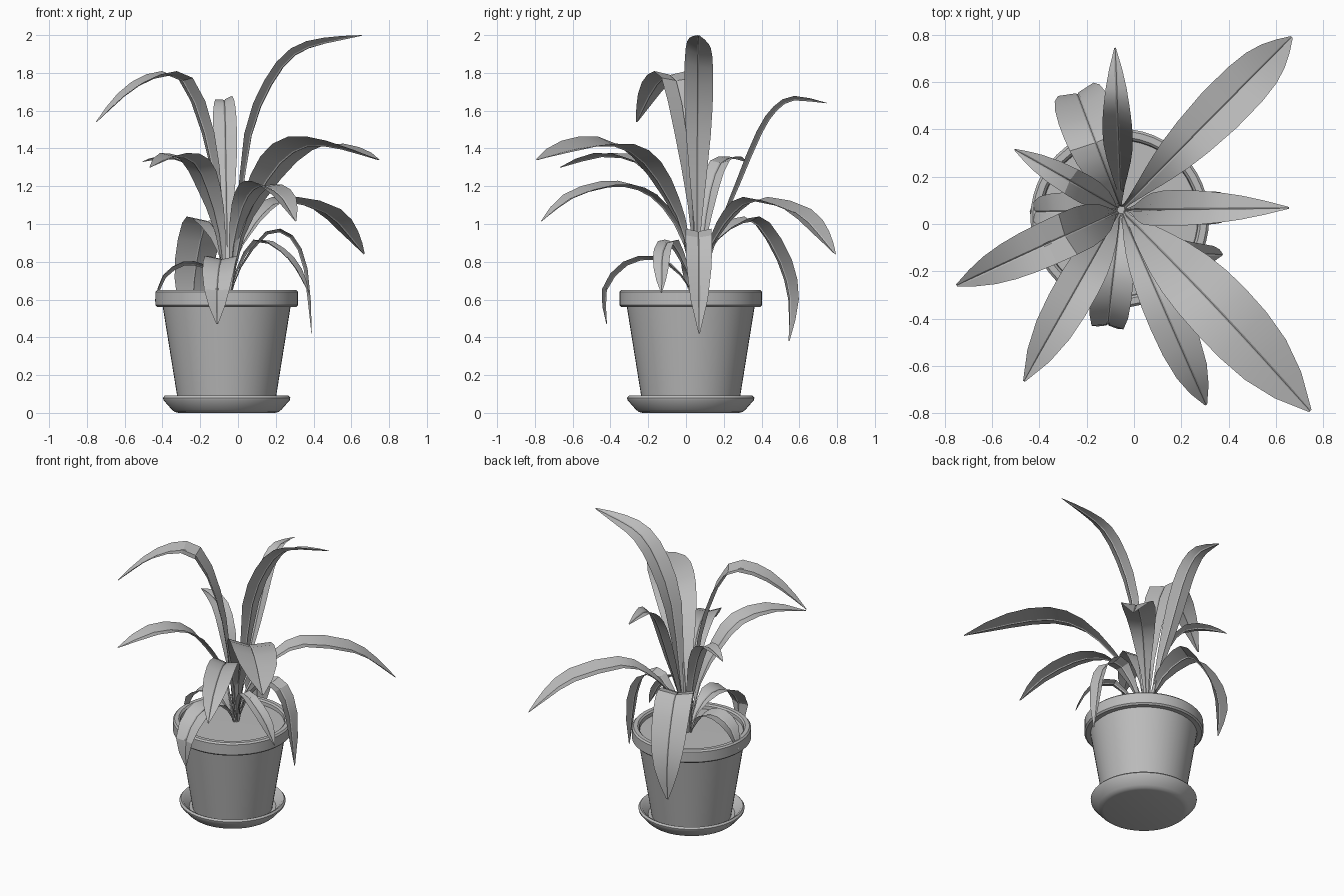
import bpy, bmesh, math
from mathutils import Vector, Matrix

cube = bpy.data.objects.get("Cube")
if cube:
    bpy.data.objects.remove(cube)

grey = bpy.data.materials.new("plain grey")
grey.use_nodes = True
tone = (0.5, 0.5, 0.5, 1)
grey.diffuse_color = tone
grey.node_tree.nodes["Principled BSDF"].inputs["Base Color"].default_value = tone

POT = Vector((-0.06, 0.025, 0))
ROOT = Vector((-0.055, 0.06, 0))


def finish(bm, name, angle):
    mesh = bpy.data.meshes.new(name)
    bm.to_mesh(mesh)
    bm.free()
    mesh.materials.append(grey)
    obj = bpy.data.objects.new(name, mesh)
    bpy.context.collection.objects.link(obj)
    bpy.ops.object.select_all(action="DESELECT")
    obj.select_set(True)
    bpy.context.view_layer.objects.active = obj
    bpy.ops.object.shade_smooth_by_angle(angle=math.radians(angle))


def lathe(name, profile, sides=48):
    """Turn a (radius, height) profile around the pot axis."""
    bm = bmesh.new()
    verts = [bm.verts.new(POT + Vector((r, 0, z))) for r, z in profile]
    edges = [bm.edges.new(pair) for pair in zip(verts, verts[1:])]
    bmesh.ops.spin(bm, geom=verts + edges, cent=POT, axis=(0, 0, 1),
                   angle=math.tau, steps=sides)
    bmesh.ops.remove_doubles(bm, verts=bm.verts, dist=0.0005)
    bmesh.ops.recalc_face_normals(bm, faces=bm.faces)
    finish(bm, name, 35)


def smooth_path(pts, steps=2):
    """Catmull-Rom curve through the points."""
    ext = [pts[0] * 2 - pts[1]] + pts + [pts[-1] * 2 - pts[-2]]
    out = []
    for a, b, c, d in zip(ext, ext[1:], ext[2:], ext[3:]):
        for i in range(steps):
            t = i / steps
            out.append(0.5 * (2 * b + (c - a) * t + (2 * a - 5 * b + 4 * c - d) * t * t
                              + (3 * b - a - 3 * c + d) * t ** 3))
    return out + [pts[-1]]


def leaf_width(t, peak):
    """Narrow stalk, broad blade up to the peak, then a rounded point."""
    if t < peak:
        s = max(0, (t - 0.1) / (peak - 0.1))
        return 0.1 + 0.9 * math.sin(s * math.pi / 2) ** 1.7
    return max(0.05, 1 - ((t - peak) / (1 - peak)) ** 2.6)


def leaf(name, tip, width, arc, peak=0.66, roll=0, bow=0):
    """Sweep a creased blade along an arc of (fraction of reach, height)."""
    reach = Vector((*tip, 0)) - ROOT
    heading = reach.normalized()
    across = Vector((-heading.y, heading.x, 0))
    pts = [ROOT + heading * 0.012 + Vector((0, 0, 0.6))]
    pts += [ROOT + reach * f + across * bow * math.sin(math.pi * f) + Vector((0, 0, z))
            for f, z in arc]
    path = smooth_path(pts)
    lengths = [0]
    for a, b in zip(path, path[1:]):
        lengths.append(lengths[-1] + (b - a).length)
    bm = bmesh.new()
    rows = []
    for i, p in enumerate(path):
        tangent = (path[min(i + 1, len(path) - 1)] - path[max(i - 1, 0)]).normalized()
        side = Matrix.Rotation(math.radians(roll), 3, tangent) @ across
        up = tangent.cross(side)
        half = width / 2 * leaf_width(lengths[i] / lengths[-1], peak)
        rib = min(0.006, half * 0.4)
        section = ((-half, half * 0.2), (-rib, 0), (0, -rib), (rib, 0), (half, half * 0.2))
        rows.append([bm.verts.new(p + side * s + up * u) for s, u in section])
    for r0, r1 in zip(rows, rows[1:]):
        for j in range(4):
            bm.faces.new((r0[j], r1[j], r1[j + 1], r0[j + 1]))
    bmesh.ops.recalc_face_normals(bm, faces=bm.faces)
    finish(bm, name, 25)


# Saucer, pot and soil
lathe("saucer", [(0, 0), (0.255, 0), (0.275, 0.005), (0.29, 0.017), (0.335, 0.068), (0.337, 0.08),
                 (0.327, 0.092), (0.312, 0.085), (0.275, 0.035), (0, 0.03)])
lathe("pot", [(0, 0.032), (0.253, 0.032), (0.338, 0.56), (0.368, 0.56), (0.378, 0.57),
              (0.378, 0.64), (0.368, 0.65), (0.342, 0.65), (0.332, 0.64), (0.325, 0.58)])
lathe("soil", [(0.329, 0.618), (0, 0.622)])

# Tall and spreading leaves
leaf("back_left_leaf", (0.667, 0.79), 0.21,
     [(0.06, 0.82), (0.14, 0.94), (0.26, 1.06), (0.42, 1.125), (0.72, 1.06), (0.88, 0.95), (1, 0.84)])
leaf("tall_left_leaf", (0.655, 0.068), 0.16,
     [(0.08, 1.0), (0.17, 1.47), (0.32, 1.74), (0.5, 1.9), (0.72, 1.96), (1, 1.998)], roll=-18)
leaf("front_left_leaf", (0.745, -0.79), 0.285,
     [(0.08, 0.93), (0.18, 1.13), (0.34, 1.325), (0.52, 1.415), (0.75, 1.4), (1, 1.34)],
     roll=-8, bow=0.01)
leaf("front_arching_leaf", (0.305, -0.765), 0.18,
     [(0.08, 0.89), (0.22, 1.09), (0.38, 1.185), (0.57, 1.2), (0.82, 1.135), (1, 1.015)], roll=-6)
leaf("front_right_leaf", (-0.465, -0.665), 0.18,
     [(0.1, 0.95), (0.26, 1.185), (0.43, 1.325), (0.7, 1.36), (1, 1.3)])
leaf("tall_right_leaf", (-0.75, -0.26), 0.19,
     [(0.07, 1.1), (0.17, 1.48), (0.34, 1.76), (0.56, 1.775), (0.79, 1.68), (1, 1.54)])
leaf("back_right_leaf", (-0.505, 0.315), 0.12,
     [(0.1, 0.9), (0.27, 1.18), (0.48, 1.325), (0.78, 1.35), (1, 1.33)])
leaf("tall_back_leaf", (-0.08, 0.745), 0.13,
     [(0.13, 0.9), (0.32, 1.21), (0.49, 1.48), (0.61, 1.605), (0.75, 1.66), (1, 1.64)], roll=-12)

# Drooping leaves
leaf("back_drooping_leaf", (-0.235, 0.54), 0.24,
     [(0.06, 0.76), (0.22, 0.92), (0.5, 1.01), (0.68, 0.99), (0.92, 0.8), (1.03, 0.6), (1.01, 0.38)],
     peak=0.5)
leaf("front_drooping_leaf", (-0.11, -0.42), 0.175,
     [(0.18, 0.73), (0.46, 0.815), (0.78, 0.785), (1.01, 0.65), (1, 0.47)], peak=0.5)
leaf("right_drooping_leaf", (-0.44, 0.05), 0.16,
     [(0.2, 0.72), (0.35, 0.775), (0.6, 0.785), (0.86, 0.72), (1, 0.59)], peak=0.5)
leaf("left_drooping_leaf", (0.39, 0.07), 0.14,
     [(0.15, 0.77), (0.47, 0.95), (0.75, 0.93), (0.92, 0.76), (1, 0.42)], peak=0.5)
leaf("small_left_leaf", (0.375, -0.13), 0.1,
     [(0.15, 0.76), (0.42, 0.91), (0.7, 0.86), (0.88, 0.76), (1, 0.635)], bow=-0.065)
